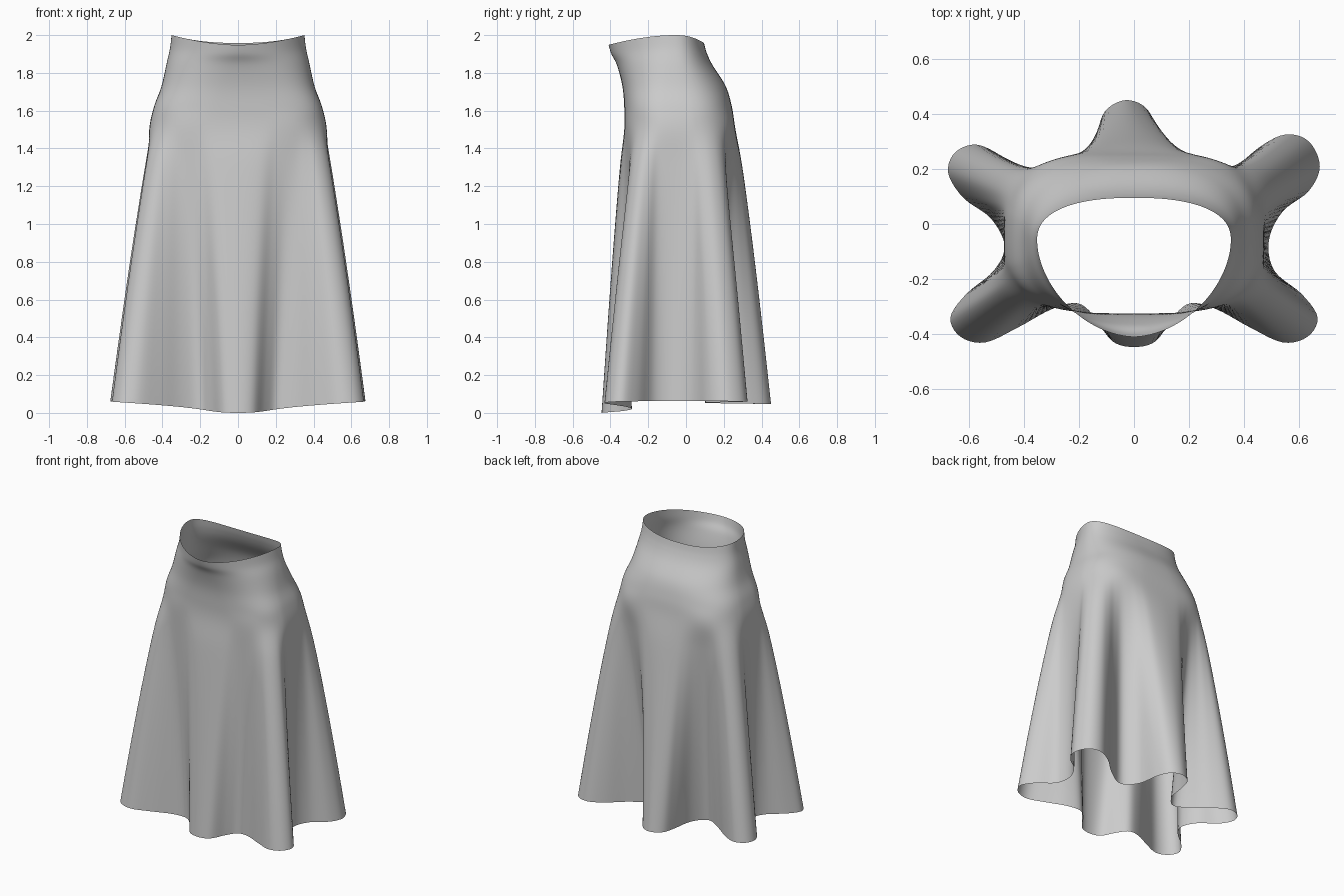
import bpy, bmesh
from math import sin, cos, pi, copysign
from mathutils import Vector

if "Cube" in bpy.data.objects:
    bpy.data.objects.remove(bpy.data.objects["Cube"])

# Hem outline seen from above: back half, then front-left quarter (mirrored to the right)
BACK = [(.49, -.06), (.54, .045), (.635, .12), (.675, .21), (.635, .30), (.55, .325),
        (.45, .275), (.33, .17), (.20, .10), (.11, .18), (.085, .33), (.045, .42),
        (-.03, .45), (-.105, .41), (-.135, .32), (-.165, .18), (-.25, .10),
        (-.37, .165), (-.47, .24), (-.57, .288), (-.65, .26), (-.675, .185),
        (-.62, .095), (-.52, .02), (-.47, -.08)]
FRONT = [(-.51, -.17), (-.61, -.255), (-.667, -.34), (-.63, -.41), (-.54, -.43),
         (-.42, -.375), (-.3, -.31), (-.205, -.288), (-.14, -.34), (-.08, -.425)]
HEM = BACK + FRONT + [(0, -.447)] + [(-x, y) for x, y in reversed(FRONT)]
nb, nf = len(BACK) - 1, 2 * len(FRONT) + 2
ANGLES = [pi * i / nb for i in range(nb)] + [pi + pi * i / nf for i in range(nf)]

# Body rings: height, half width, front y, back y, front squareness, back squareness
RINGS = [(2.00, .352, -.41, .095, 1.8, 2.4),
         (1.93, .360, -.395, .11, 1.9, 2.4),
         (1.85, .378, -.365, .14, 2.2, 2.4),
         (1.73, .405, -.337, .21, 2.6, 2.5),
         (1.62, .445, -.327, .243, 2.9, 2.8),
         (1.50, .470, -.327, .262, 3.0, 3.0)]


def ring(z, rx, yf, yb, sf, sb, drop=0):
    """Egg-shaped cross-section of the body."""
    yc, pts = -.06, []
    for a in ANGLES:
        c, s = cos(a), sin(a)
        e = 2 / (sb if s > 0 else sf)
        x = copysign(abs(c) ** e, c) * rx
        y = yc + abs(s) ** e * ((yb if s > 0 else yf) - yc)
        pts.append(Vector((x, y, z - drop * s * s * (.8 if s > 0 else 1))))
    return pts


def smooth(p, closed, n):
    """Catmull-Rom resampling of a row of points."""
    m, out = len(p), []
    for i in range(m if closed else m - 1):
        q = [p[j % m] if closed else p[min(max(j, 0), m - 1)] for j in range(i - 1, i + 3)]
        for k in range(n):
            t = k / n
            out.append(.5 * (2 * q[1] + (q[2] - q[0]) * t
                             + (2 * q[0] - 5 * q[1] + 4 * q[2] - q[3]) * t * t
                             + (3 * q[1] - q[0] - 3 * q[2] + q[3]) * t ** 3))
    return out if closed else out + [p[-1]]


# Fitted waist and hips
rows = [ring(*r, drop=d) for r, d in zip(RINGS, (.052, .03, .01, 0, 0, 0))]
hip = rows[-1]
hem = [Vector((x, y, .062 - (.062 if sin(a) < 0 else .015) * sin(a) ** 4))
       for (x, y), a in zip(HEM, ANGLES)]

# Flared folds growing from hip to hem; valleys start lower than ridges
for t in (.12, .28, .5, .75, 1):
    row = []
    for h, b in zip(hip, hem):
        p = h.lerp(b, t ** (.83 if b.xy.length > h.xy.length else 1.05))
        p.z = h.z + (b.z - h.z) * t
        row.append(p)
    rows.append(row)

columns = [smooth(list(c), False, 6) for c in zip(*rows)]
grid = [smooth(list(r), True, 5) for r in zip(*columns)]

# Skirt: one open cloth surface
bm = bmesh.new()
vs = [[bm.verts.new(p) for p in r] for r in grid]
for a, b in zip(vs, vs[1:]):
    for i in range(len(a)):
        j = (i + 1) % len(a)
        bm.faces.new((a[i], b[i], b[j], a[j])).smooth = True
mesh = bpy.data.meshes.new("skirt")
bm.to_mesh(mesh)
bm.free()
bpy.context.collection.objects.link(bpy.data.objects.new("skirt", mesh))
